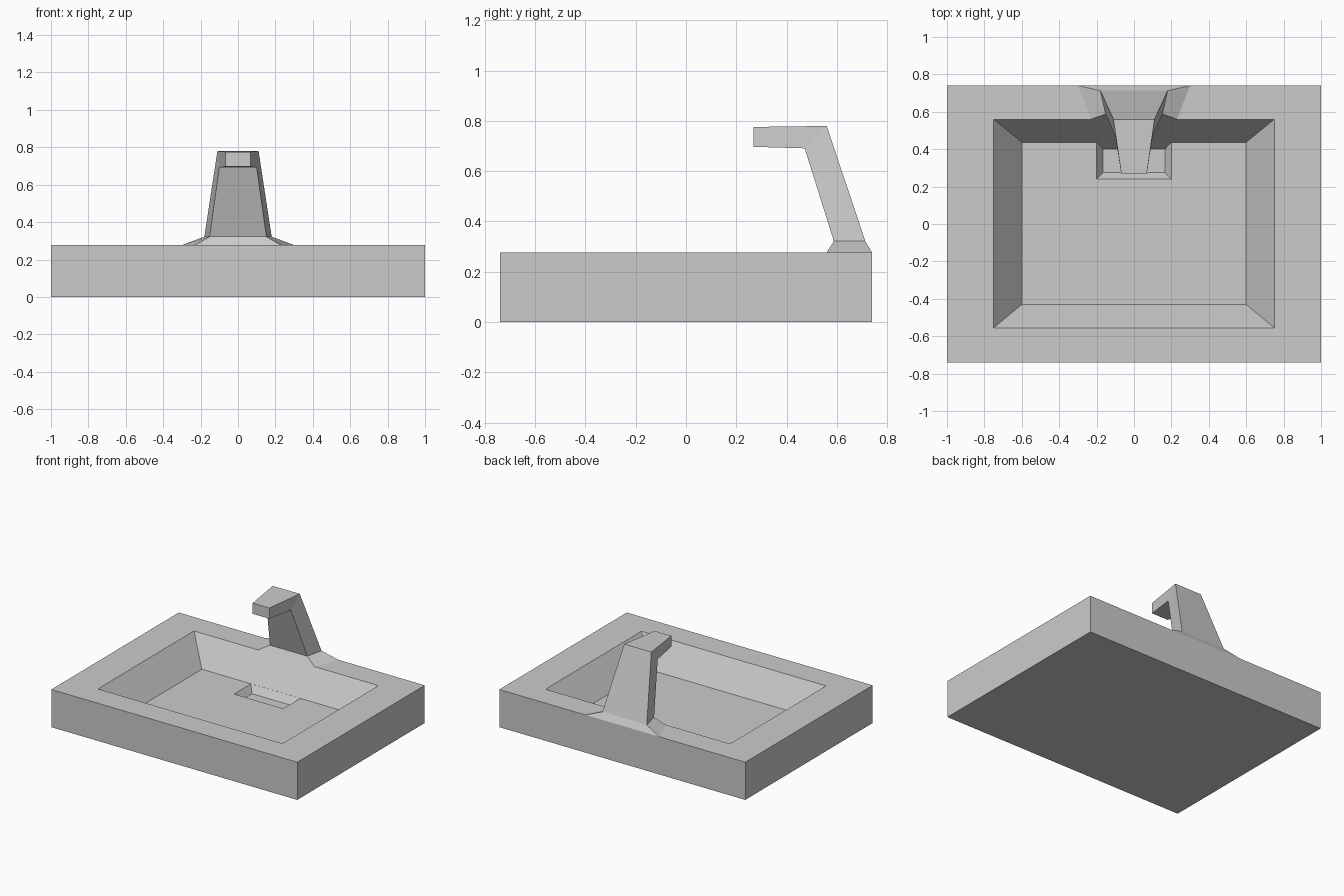
import bpy, bmesh

cube = bpy.data.objects.get("Cube")
if cube:
    bpy.data.objects.remove(cube, do_unlink=True)

grey = bpy.data.materials.new("plain grey")
grey.use_nodes = True
colour = (0.6, 0.6, 0.6, 1)
grey.diffuse_color = colour
grey.node_tree.nodes["Principled BSDF"].inputs["Base Color"].default_value = colour


def rect(half_x, front, back, z):
    """Level rectangle, counter-clockwise from the front."""
    return section(half_x, front, z, half_x, back, z)


def section(front_x, front_y, front_z, back_x, back_y, back_z):
    """Mirrored four-point cross-section with its own front and back edges."""
    return [(-front_x, front_y, front_z), (front_x, front_y, front_z),
            (back_x, back_y, back_z), (-back_x, back_y, back_z)]


def loft(name, sections):
    """Closed flat-shaded solid skinned through the sections."""
    bm = bmesh.new()
    loops = [[bm.verts.new(p) for p in s] for s in sections]
    for a, b in zip(loops, loops[1:]):
        for i in range(4):
            j = (i + 1) % 4
            bm.faces.new((a[i], a[j], b[j], b[i]))
    bm.faces.new(loops[0][::-1])
    bm.faces.new(loops[-1])
    bmesh.ops.recalc_face_normals(bm, faces=bm.faces)
    mesh = bpy.data.meshes.new(name)
    bm.to_mesh(mesh)
    bm.free()
    mesh.materials.append(grey)
    obj = bpy.data.objects.new(name, mesh)
    bpy.context.collection.objects.link(obj)
    return obj


# Slab with a sloped bowl and a sunken drain against the back wall
rim, floor, drain = 0.277, 0.083, 0.033
loft("basin", [
    rect(1, -0.74, 0.74, 0),
    rect(1, -0.74, 0.74, rim),
    rect(0.75, -0.555, 0.56, rim),
    rect(0.6, -0.43, 0.437, floor),
    rect(0.2, 0.24, 0.436, floor),
    rect(0.165, 0.275, 0.40, drain),
])

# Flared foot, leaning neck and tapered spout in one skin
loft("faucet", [
    section(0.23, 0.56, rim, 0.30, 0.74, rim),
    section(0.152, 0.588, 0.322, 0.18, 0.713, 0.322),
    section(0.1, 0.472, 0.691, 0.11, 0.56, 0.78),
    section(0.068, 0.268, 0.697, 0.068, 0.268, 0.776),
])
